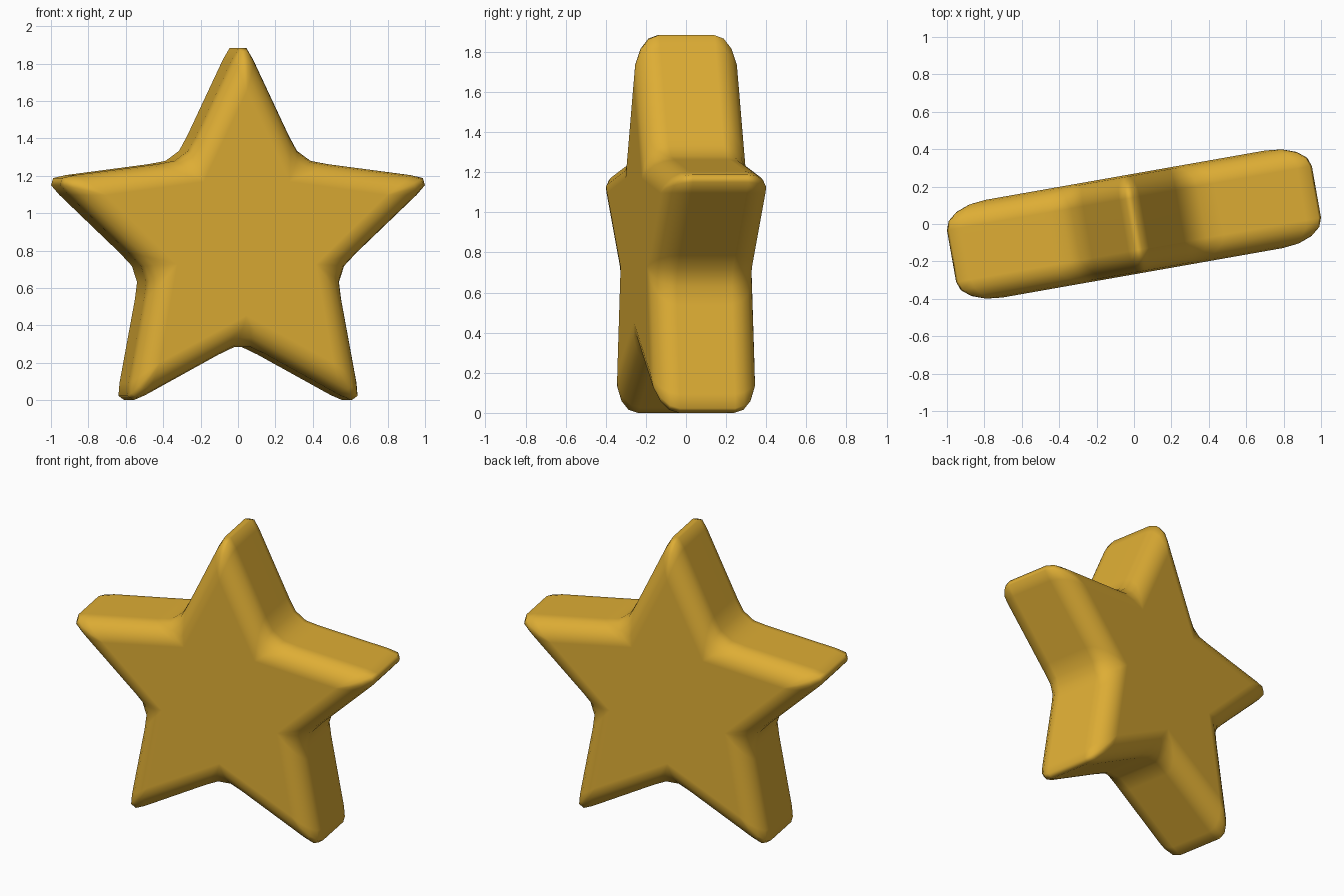
import bpy, bmesh, math
from mathutils import Vector

if "Cube" in bpy.data.objects:
    bpy.data.objects.remove(bpy.data.objects["Cube"])

TURN = math.radians(10)        # the star is turned a little about z
HALF_FLAT, ROUND = 0.14, 0.125 # half depth of the flat rim, rounding depth
STEPS = 4                      # rounding segments
CENTRE_Z = 0.849

# one material
gold = bpy.data.materials.new("gold")
gold.diffuse_color = (0.73, 0.42, 0.035, 1)
gold.use_nodes = True
gold.node_tree.nodes["Principled BSDF"].inputs["Base Color"].default_value = gold.diffuse_color

# corner outlines (across, outward): blunt tip and rounded valley,
# each with the sharp corner of the inset front face
TIP = [(-0.056, 0.975), (-0.02, 1.035), (0.02, 1.035), (0.056, 0.975)]
TIP_INNER = (0, 0.80)
VALLEY = [(-0.13, 0.605), (-0.045, 0.565), (0.045, 0.565), (0.13, 0.605)]
VALLEY_INNER = (0, 0.395)


def place(point, angle):
    """Turn a corner point clockwise about the star's centre."""
    a, r = point
    c, s = math.cos(angle), math.sin(angle)
    return Vector((a * c + r * s, r * c - a * s))


def outline(t):
    """Star outline, t = 0 on the rim and 1 on the inset face."""
    pts = []
    for i in range(10):
        corner, inner = (VALLEY, VALLEY_INNER) if i % 2 else (TIP, TIP_INNER)
        angle = i * math.pi / 5
        end = place(inner, angle)
        pts += [place(p, angle).lerp(end, t) for p in corner]
    return pts


# rounded layers from front to back
layers = []
for k in range(STEPS, -1, -1):
    a = k / STEPS * math.pi / 2
    layers.append((-HALF_FLAT - ROUND * math.sin(a), 1 - math.cos(a)))
layers += [(-y, t) for y, t in reversed(layers)]

bm = bmesh.new()
rings = [[bm.verts.new((p.x, y, p.y)) for p in outline(t)] for y, t in layers]
n = len(rings[0])
for low, high in zip(rings, rings[1:]):
    for i in range(n):
        j = (i + 1) % n
        bm.faces.new((low[i], low[j], high[j], high[i]))
# front and back faces
bm.faces.new(rings[0])
bm.faces.new(rings[-1])
bmesh.ops.remove_doubles(bm, verts=bm.verts, dist=0.0005)
bmesh.ops.recalc_face_normals(bm, faces=bm.faces)

mesh = bpy.data.meshes.new("star")
bm.to_mesh(mesh)
bm.free()
mesh.materials.append(gold)
star = bpy.data.objects.new("star", mesh)
bpy.context.collection.objects.link(star)
star.location.z = CENTRE_Z
star.rotation_euler.z = TURN

# smooth rounding with flat large faces
mesh.polygons.foreach_set("use_smooth", [True] * len(mesh.polygons))
weighted = star.modifiers.new("flat_faces", 'WEIGHTED_NORMAL')
weighted.weight = 80
